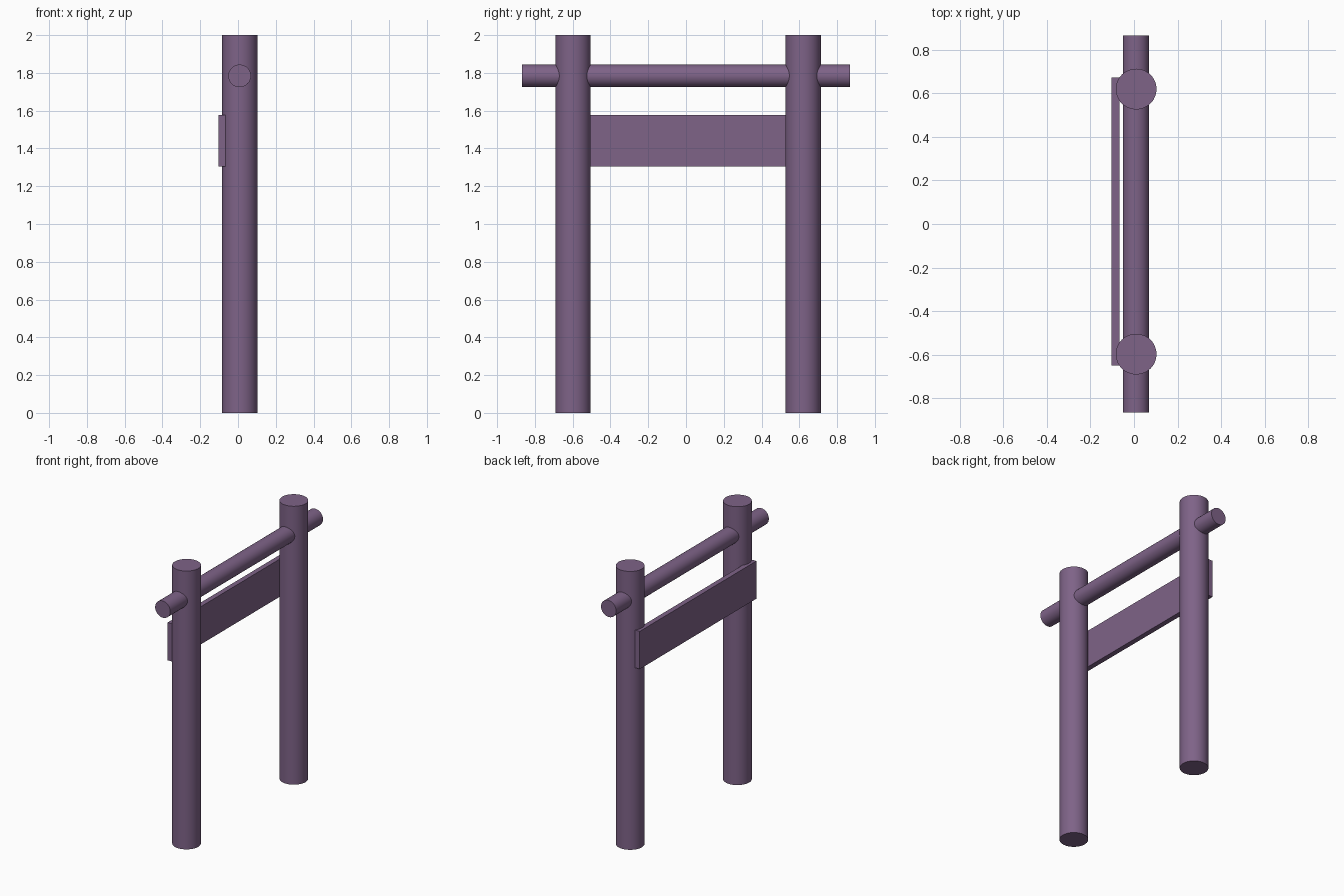
import bpy, math

if "Cube" in bpy.data.objects:
    bpy.data.objects.remove(bpy.data.objects["Cube"])


def cylinder(name, radius, length, loc, rot=(0, 0, 0)):
    bpy.ops.mesh.primitive_cylinder_add(vertices=48, radius=radius, depth=length,
                                        location=loc, rotation=rot)
    return finish(name)


def finish(name):
    obj = bpy.context.object
    obj.name = name
    obj.data.materials.append(wood)
    bpy.ops.object.shade_smooth_by_angle(angle=math.radians(30))
    return obj


wood = bpy.data.materials.new("plum_paint")
wood.diffuse_color = (0.21, 0.125, 0.245, 1)
wood.use_nodes = True
wood.node_tree.nodes["Principled BSDF"].inputs["Base Color"].default_value = wood.diffuse_color

# Upright posts
for side, y in (("near", -0.598), ("far", 0.62)):
    cylinder(side + "_post", 0.0935, 2.0, (0.0098, y, 1.0))

# Round crossbar passing through both posts
cylinder("crossbar", 0.06, 1.734, (0.0085, 0, 1.784), (math.pi / 2, 0, 0))

# Flat board fixed to the side of the posts
bpy.ops.mesh.primitive_cube_add(size=1, location=(-0.085, 0.011, 1.441))
bpy.context.object.scale = (0.037, 1.324, 0.271)
bpy.ops.object.transform_apply(location=False, rotation=False, scale=True)
finish("board")
